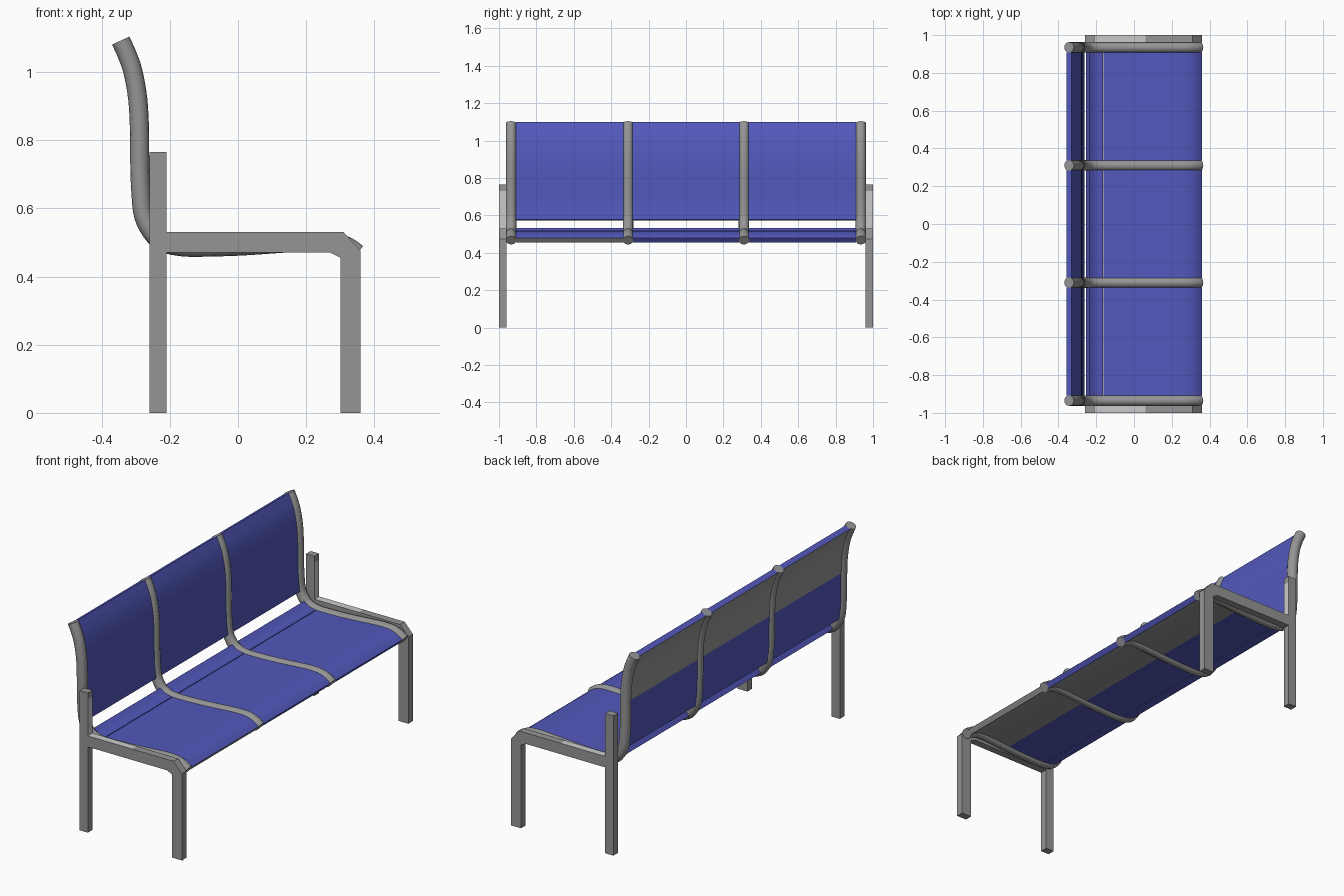
import bpy, bmesh, math
from mathutils import Vector

if "Cube" in bpy.data.objects:
    bpy.data.objects.remove(bpy.data.objects["Cube"])


def material(name, rgb):
    m = bpy.data.materials.new(name)
    m.diffuse_color = (*rgb, 1)
    m.use_nodes = True
    m.node_tree.nodes["Principled BSDF"].inputs["Base Color"].default_value = m.diffuse_color
    return m


BLUE = material("blue upholstery", (0.085, 0.098, 0.50))
GREY = material("grey metal", (0.30, 0.30, 0.30))
LIGHT = material("light grey", (0.60, 0.60, 0.60))


def finish(name, bm, mats, smooth=0):
    me = bpy.data.meshes.new(name)
    bm.to_mesh(me)
    bm.free()
    ob = bpy.data.objects.new(name, me)
    bpy.context.collection.objects.link(ob)
    for m in mats:
        me.materials.append(m)
    if smooth:
        bpy.ops.object.select_all(action='DESELECT')
        ob.select_set(True)
        bpy.context.view_layer.objects.active = ob
        bpy.ops.object.shade_smooth_by_angle(angle=math.radians(smooth))
    return ob


def prism(name, profile, y0, y1, mats, rule, smooth=0):
    """Extrude an xz profile along y; rule(i, centre) picks the side colour."""
    bm = bmesh.new()
    a = [bm.verts.new((x, y0, z)) for x, z in profile]
    b = [bm.verts.new((x, y1, z)) for x, z in profile]
    n = len(profile)
    for i in range(n):
        j = (i + 1) % n
        f = bm.faces.new((a[i], a[j], b[j], b[i]))
        f.material_index = rule(i, f.calc_center_median())
    bm.faces.new(a)
    bm.faces.new(b[::-1])
    bmesh.ops.recalc_face_normals(bm, faces=bm.faces)
    return finish(name, bm, mats, smooth)


def spline(pts, steps=4):
    """Catmull-Rom curve through the xz points."""
    p = [Vector(q) for q in pts]
    p = [2 * p[0] - p[1]] + p + [2 * p[-1] - p[-2]]
    out = []
    for k in range(1, len(p) - 2):
        p0, p1, p2, p3 = p[k - 1:k + 3]
        for s in range(steps):
            t = s / steps
            out.append(0.5 * (2 * p1 + (p2 - p0) * t + (2 * p0 - 5 * p1 + 4 * p2 - p3) * t * t
                              + (3 * p1 - p0 - 3 * p2 + p3) * t ** 3))
    return out + [p[-2]]


def normals(path):
    """Normals on the sitting side of a path that runs from top to front."""
    out = []
    for i in range(len(path)):
        d = (path[min(i + 1, len(path) - 1)] - path[max(i - 1, 0)]).normalized()
        out.append(Vector((-d.y, d.x)))
    return out


# Side line of the bench: from the top of the back to the front lip
back_pts = [(-0.344, 1.092), (-0.325, 1.05), (-0.308, 1.0), (-0.294, 0.92),
            (-0.289, 0.83), (-0.288, 0.73), (-0.285, 0.65), (-0.276, 0.575)]
rear_pts = [(-0.245, 0.52), (-0.21, 0.497), (-0.168, 0.488)]
seat_pts = [(-0.162, 0.487), (-0.10, 0.486), (0.0, 0.489), (0.08, 0.494), (0.15, 0.499),
            (0.22, 0.503), (0.28, 0.501), (0.32, 0.488), (0.35, 0.467)]

# Tubular ribs
path = spline(back_pts + rear_pts[:2] + seat_pts)
norm = normals(path)
SIDES, R = 16, 0.028
for k, yc in enumerate((-0.935, -0.31, 0.31, 0.935)):
    bm = bmesh.new()
    rings = []
    for p, n in zip(path, norm):
        ring = []
        for s in range(SIDES):
            t = 2 * math.pi * s / SIDES
            q = p + n * R * math.cos(t)
            ring.append(bm.verts.new((q.x, yc + R * math.sin(t), q.y)))
        rings.append(ring)
    for r0, r1 in zip(rings, rings[1:]):
        for s in range(SIDES):
            j = (s + 1) % SIDES
            bm.faces.new((r0[s], r0[j], r1[j], r1[s]))
    bm.faces.new(rings[0])
    bm.faces.new(rings[-1])
    bmesh.ops.recalc_face_normals(bm, faces=bm.faces)
    finish(f"tube_rib_{k + 1}", bm, [GREY], 40)


# Padded panels between the ribs
def panel(name, pts, yc, grey_test, grey_lip=False, thick=0.03):
    line = spline(pts)
    nn = normals(line)
    top = [p + n * thick / 2 for p, n in zip(line, nn)]
    under = [p - n * thick / 2 for p, n in zip(line, nn)]
    n = len(line)

    def rule(i, c):
        if i == n - 1:                      # front lip
            return int(grey_lip)
        return int(n <= i < 2 * n - 1 and grey_test(c))
    prism(name, top + under[::-1], yc - 0.287, yc + 0.287, [BLUE, GREY], rule, 30)


for k, yc in enumerate((-0.622, 0.0, 0.622)):
    panel(f"backrest_{k + 1}", back_pts, yc, lambda c: c.z > 0.83)
    panel(f"seat_rear_strip_{k + 1}", rear_pts, yc, lambda c: False)
    panel(f"seat_{k + 1}", seat_pts, yc, lambda c: c.x > 0.08, k == 0)

# End frames: rear post, rail and front leg in one piece
frame = [(-0.26, 0), (-0.21, 0), (-0.21, 0.47), (0.27, 0.47), (0.30, 0.455), (0.30, 0),
         (0.36, 0), (0.36, 0.475), (0.31, 0.53), (0.06, 0.53), (-0.21, 0.53),
         (-0.21, 0.73), (-0.21, 0.765), (-0.26, 0.765)]
for side, y0 in (("near", -1.0), ("far", 0.96)):
    # light patches on the rear half of the rail and the face of the post
    prism(f"end_frame_{side}", frame, y0, y0 + 0.04, [GREY, LIGHT],
          lambda i, c: int(i in (9, 10)))
